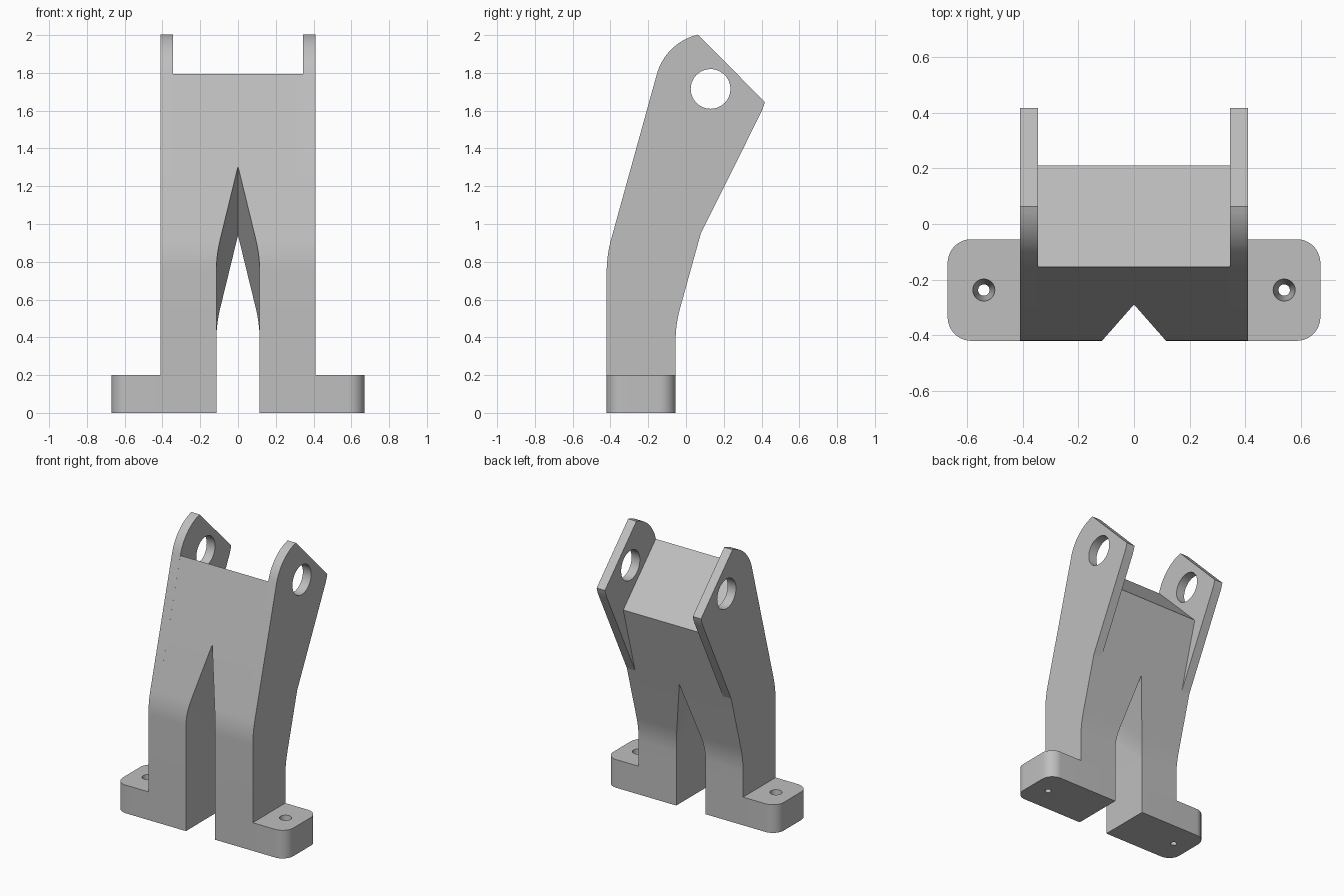
import bpy, bmesh
from math import sin, cos, tan, radians
from mathutils import Vector, Matrix

cube = bpy.data.objects.get("Cube")
if cube:
    bpy.data.objects.remove(cube, do_unlink=True)

grey = bpy.data.materials.new("plain grey")
grey.use_nodes = True
grey.diffuse_color = (0.52, 0.52, 0.52, 1)
grey.node_tree.nodes["Principled BSDF"].inputs["Base Color"].default_value = grey.diffuse_color

# Main dimensions
FRONT, DEPTH, FOOT_H = -0.42, 0.365, 0.2
GAP, PLATE_IN, PLATE_OUT, FOOT_OUT = 0.115, 0.345, 0.41, 0.67
LEAN, BEND_Z, BEND = radians(15.5), 0.834, 0.09
PIN, PIN_R, EAR_R = Vector((0.13, 1.715)), 0.105, 0.295


def arc(centre, radius, start, end, steps):
    """Points (y, z) on an arc, angles in degrees."""
    angles = [radians(start + (end - start) * i / steps) for i in range(steps + 1)]
    return [(centre[0] + radius * cos(a), centre[1] + radius * sin(a)) for a in angles]


def make(name, bm):
    bmesh.ops.recalc_face_normals(bm, faces=bm.faces)
    mesh = bpy.data.meshes.new(name)
    bm.to_mesh(mesh)
    bm.free()
    obj = bpy.data.objects.new(name, mesh)
    bpy.context.collection.objects.link(obj)
    mesh.materials.append(grey)
    return obj


def apply(obj, kind, **settings):
    mod = obj.modifiers.new(kind.title(), kind)
    for key, value in settings.items():
        setattr(mod, key, value)
    bpy.ops.object.select_all(action='DESELECT')
    bpy.context.view_layer.objects.active = obj
    obj.select_set(True)
    bpy.ops.object.modifier_apply(modifier=mod.name)


def drill(obj, centre, axis, r1, r2, depth):
    """Cut a straight or tapered round hole."""
    bm = bmesh.new()
    turn = Matrix.Rotation(radians(90), 4, 'Y') if axis == 'X' else Matrix()
    bmesh.ops.create_cone(bm, cap_ends=True, segments=64, radius1=r1, radius2=r2,
                          depth=depth, matrix=Matrix.Translation(centre) @ turn)
    cutter = make("hole_cutter", bm)
    cutter.hide_render = True
    apply(obj, 'BOOLEAN', operation='DIFFERENCE', object=cutter, solver='EXACT')
    bpy.data.objects.remove(cutter, do_unlink=True)


def finish(obj):
    apply(obj, 'MIRROR')
    bpy.ops.object.shade_smooth_by_angle(angle=radians(8))


def extrude(points, offset):
    bm = bmesh.new()
    face = bm.faces.new([bm.verts.new(p) for p in points])
    result = bmesh.ops.extrude_face_region(bm, geom=[face])
    moved = [v for v in result["geom"] if isinstance(v, bmesh.types.BMVert)]
    bmesh.ops.translate(bm, verts=moved, vec=offset)
    return bm


# Front edge of the leaning leg: a gentle bend, then a straight slope
radius = BEND / tan(LEAN / 2)
bend = arc((FRONT + radius, BEND_Z - BEND), radius, 180, 180 - 15.5, 8)


def slope(z):
    return (FRONT + (z - BEND_Z) * tan(LEAN), z)


apex, top = slope(1.305), slope(1.794)

# Body core: two legs merging above the notch, swept in slanted sections
bm = bmesh.new()
sections = []
for y, z in [(FRONT, FOOT_H)] + bend + [apex, top]:
    inner = max(0, GAP * (apex[0] - y) / (apex[0] - FRONT))
    back_z = z if z == FOOT_H else z - DEPTH
    corners = ((PLATE_IN, y, z), (inner, y, z),
               (inner, y + DEPTH, back_z), (PLATE_IN, y + DEPTH, back_z))
    sections.append([bm.verts.new(c) for c in corners])
for low, high in zip(sections, sections[1:]):
    for i in range(4):
        if i == 1 and high is sections[-1]:
            continue                      # open along the mirror plane
        j = (i + 1) % 4
        bm.faces.new((low[i], low[j], high[j], high[i]))
bm.faces.new(sections[0])
bm.faces.new(sections[-1])
finish(make("forked_body", bm))

# Side plates: full side outline with a rounded ear and a pin hole
outline = [(FRONT, FOOT_H)] + bend
outline += arc(PIN, EAR_R, 164.5, 103, 16)
outline += arc(PIN, EAR_R, -13.5, -26.5, 4)
knee = slope(1.315)
outline.append((knee[0] + DEPTH, knee[1] - DEPTH))
outline += [(y + DEPTH, z - DEPTH) for y, z in reversed(bend)]
outline.append((FRONT + DEPTH, FOOT_H))
plates = make("side_plates", extrude([(PLATE_IN, y, z) for y, z in outline],
                                     (PLATE_OUT - PLATE_IN, 0, 0)))
drill(plates, (PLATE_IN, PIN.x, PIN.y), 'X', PIN_R, PIN_R, 0.4)
finish(plates)

# Feet: blocks with rounded outer corners and a tapered screw hole
corner, back = 0.085, FRONT + DEPTH
foot = [(GAP, FRONT)]
foot += arc((FOOT_OUT - corner, FRONT + corner), corner, -90, 0, 16)
foot += arc((FOOT_OUT - corner, back - corner), corner, 0, 90, 16)
foot.append((GAP, back))
feet = make("feet", extrude([(x, y, 0) for x, y in foot], (0, 0, FOOT_H)))
drill(feet, (0.54, FRONT + DEPTH / 2, FOOT_H / 2), 'Z', 0.02, 0.04, FOOT_H + 0.01)
finish(feet)
